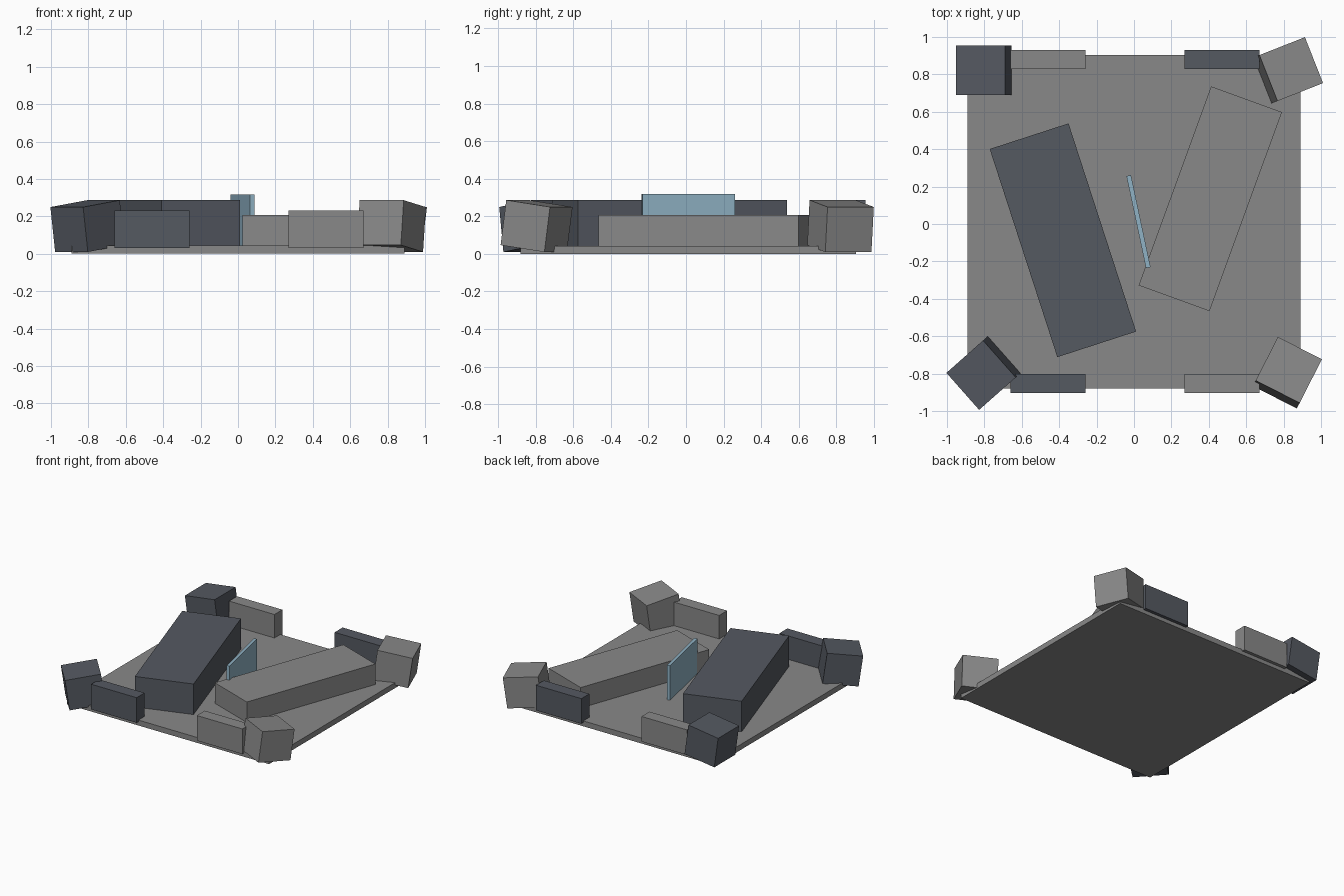
import bpy
from math import radians
from mathutils import Matrix

if "Cube" in bpy.data.objects:
    bpy.data.objects.remove(bpy.data.objects["Cube"])


def material(name, rgb):
    m = bpy.data.materials.new(name)
    m.diffuse_color = (*rgb, 1)
    m.use_nodes = True
    m.node_tree.nodes["Principled BSDF"].inputs["Base Color"].default_value = m.diffuse_color
    return m


GREY = material("light_grey", (0.25, 0.25, 0.25))
DARK = material("dark_slate", (0.09, 0.10, 0.12))
BLUE = material("blue_glass", (0.28, 0.45, 0.56))


def block(name, centre, size, mat, turn=0, tilt=0):
    """Box tilted about its own y axis, then turned about z."""
    bpy.ops.mesh.primitive_cube_add(size=1)
    ob = bpy.context.object
    ob.name = name
    ob.data.transform(Matrix.Diagonal((*size, 1)))
    ob.location = centre
    ob.rotation_euler = (0, radians(tilt), radians(turn))
    ob.data.materials.append(mat)
    return ob


def standing(name, x, y, size, z0, mat, turn=0):
    return block(name, (x, y, z0 + size[2] / 2), size, mat, turn)


# Floor plate
standing("floor_plate", 0, 0.012, (1.78, 1.785, 0.043), 0, GREY)

# Two long slabs and the thin panel between them
standing("dark_long_block", -0.38, -0.087, (0.443, 1.17, 0.245), 0.041, DARK, 18)
standing("light_long_block", 0.408, 0.135, (0.403, 1.132, 0.165), 0.041, GREY, -20)
standing("centre_panel", 0.024, 0.013, (0.025, 0.503, 0.277), 0.041, BLUE, 12)

# Low walls along the front and back edges
for side, x in (("left", -0.46), ("right", 0.47)):
    for end, y in (("front", -0.853), ("back", 0.88)):
        dark = (side == "left") == (end == "front")
        standing(f"{end}_{side}_wall", x, y, (0.40, 0.10, 0.20), 0.03,
                 DARK if dark else GREY)

# Tilted corner blocks
for name, x, y, turn, mat in (
    ("front_left_corner", -0.805, -0.797, 41.5, DARK),
    ("back_left_corner", -0.803, 0.822, 0, DARK),
    ("front_right_corner", 0.82, -0.795, 243, GREY),
    ("back_right_corner", 0.825, 0.822, 201.5, GREY),
):
    block(name, (x, y, 0.148), (0.264, 0.264, 0.242), mat, turn, -8)
